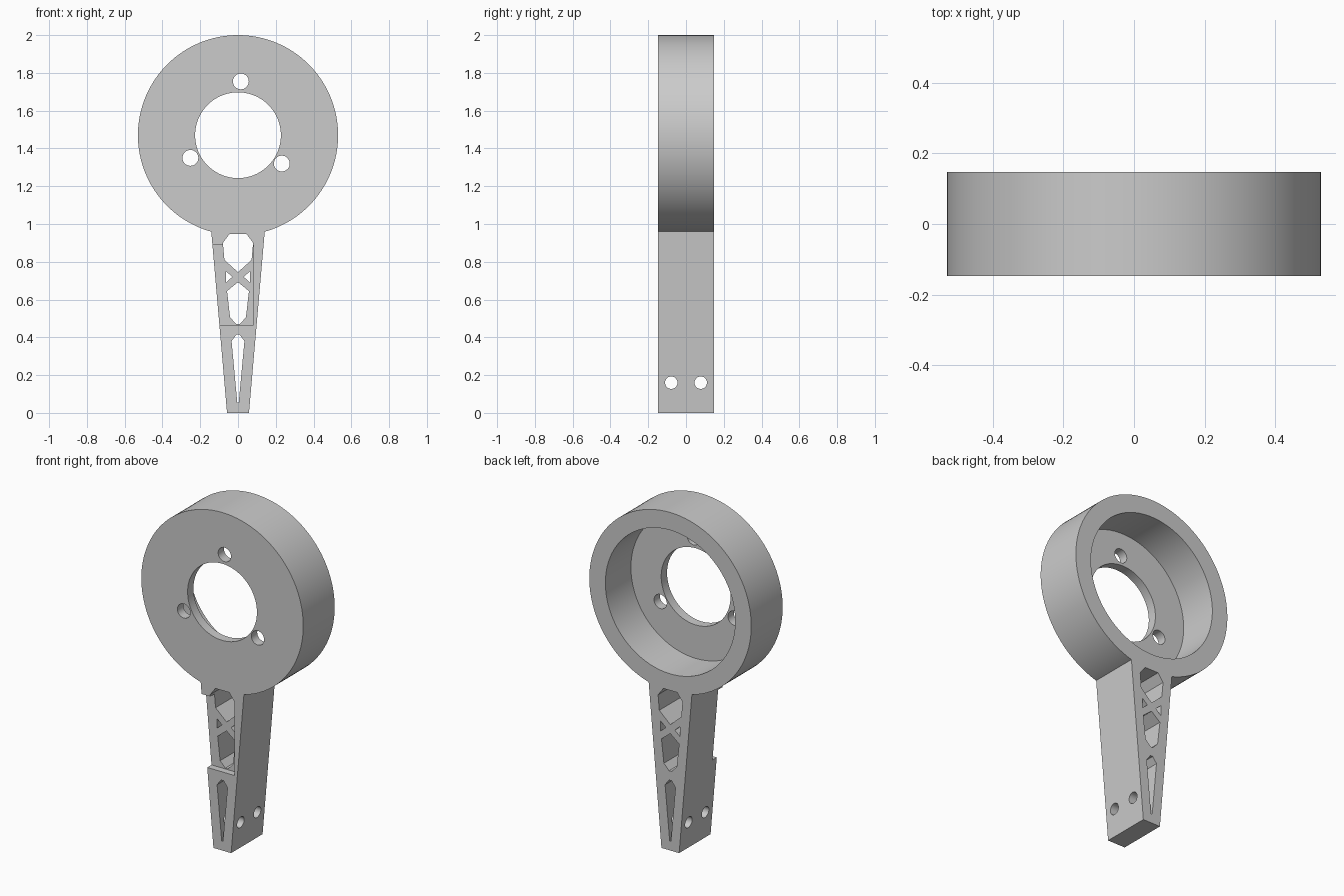
import bpy
import bmesh
import math
from mathutils import Vector

if "Cube" in bpy.data.objects:
    bpy.data.objects.remove(bpy.data.objects["Cube"], do_unlink=True)

HALF = 0.147           # half of the body depth
CENTRE_Z = 1.47        # height of the ring centre

grey = bpy.data.materials.new("plain grey")
grey.use_nodes = True
grey.diffuse_color = (0.6, 0.6, 0.6, 1)
grey.node_tree.nodes["Principled BSDF"].inputs["Base Color"].default_value = (0.6, 0.6, 0.6, 1)


def prism(name, outline, start, end, axis="y"):
    """Extrude an outline of (x, z) points along y, or of (y, z) points along x."""
    bm = bmesh.new()
    if axis == "y":
        points = [(a, start, b) for a, b in outline]
        move = Vector((0, end - start, 0))
    else:
        points = [(start, a, b) for a, b in outline]
        move = Vector((end - start, 0, 0))
    face = bm.faces.new([bm.verts.new(p) for p in points])
    grown = bmesh.ops.extrude_face_region(bm, geom=[face])["geom"]
    bmesh.ops.translate(bm, vec=move, verts=[v for v in grown if isinstance(v, bmesh.types.BMVert)])
    bmesh.ops.recalc_face_normals(bm, faces=bm.faces)
    mesh = bpy.data.meshes.new(name)
    bm.to_mesh(mesh)
    bm.free()
    mesh.materials.append(grey)
    obj = bpy.data.objects.new(name, mesh)
    bpy.context.collection.objects.link(obj)
    return obj


def circle(a, b, radius, sides):
    turns = [2 * math.pi * i / sides for i in range(sides)]
    return [(a + radius * math.cos(t), b + radius * math.sin(t)) for t in turns]


def mirrored(half):
    """Close a right-hand outline, listed top to bottom, with its mirror image."""
    return half + [(-x, z) for x, z in reversed(half) if x > 0]


def combine(target, tool, operation):
    tool.hide_render = True
    mod = target.modifiers.new(tool.name, "BOOLEAN")
    mod.operation = operation
    mod.solver = "EXACT"
    mod.object = tool
    bpy.ops.object.select_all(action="DESELECT")
    bpy.context.view_layer.objects.active = target
    target.select_set(True)
    bpy.ops.object.modifier_apply(modifier=mod.name)
    bpy.data.objects.remove(tool, do_unlink=True)


# Ring housing joined to the tapered arm
body = prism("ring_and_arm", circle(0, CENTRE_Z, 0.53, 128), -HALF, HALF)
arm = prism("arm", mirrored([(0.145, 1.0), (0.058, 0)]), -HALF, HALF)
combine(body, arm, "UNION")

# Cup open to the back, central bore and three screw holes
cuts = [prism("cup", circle(0, CENTRE_Z, 0.425, 128), -HALF + 0.055, 0.3),
        prism("bore", circle(0, CENTRE_Z, 0.227, 96), -0.3, 0.3)]
for x, z in [(0.015, 1.755), (-0.252, 1.35), (0.232, 1.32)]:
    cuts.append(prism("screw_hole", circle(x, z, 0.042, 32), -0.3, 0.3))

# Truss windows through the arm
windows = [
    mirrored([(0.045, 0.947), (0.08, 0.9), (0.072, 0.81), (0, 0.745)]),
    mirrored([(0, 0.692), (0.058, 0.645), (0.042, 0.505), (0.008, 0.47)]),
    mirrored([(0.008, 0.415), (0.034, 0.38), (0.004, 0.055)]),
]
for side in (-1, 1):
    windows.append([(side * 0.064, 0.75), (side * 0.064, 0.69), (side * 0.03, 0.72)])
for outline in windows:
    cuts.append(prism("window", outline, -0.3, 0.3))

# Shallow front recess, open on the right side of the arm
cuts.append(prism("recess", [(-0.3, 0.465), (0.081, 0.465), (0.081, 0.89), (-0.3, 0.89)],
                  -0.3, -HALF + 0.04))

# Cross holes near the foot
for y in (-0.078, 0.078):
    cuts.append(prism("cross_hole", circle(y, 0.16, 0.033, 32), -0.3, 0.3, "x"))

for tool in cuts:
    combine(body, tool, "DIFFERENCE")

bpy.ops.object.select_all(action="DESELECT")
body.select_set(True)
bpy.context.view_layer.objects.active = body
bpy.ops.object.shade_smooth_by_angle(angle=math.radians(20))
